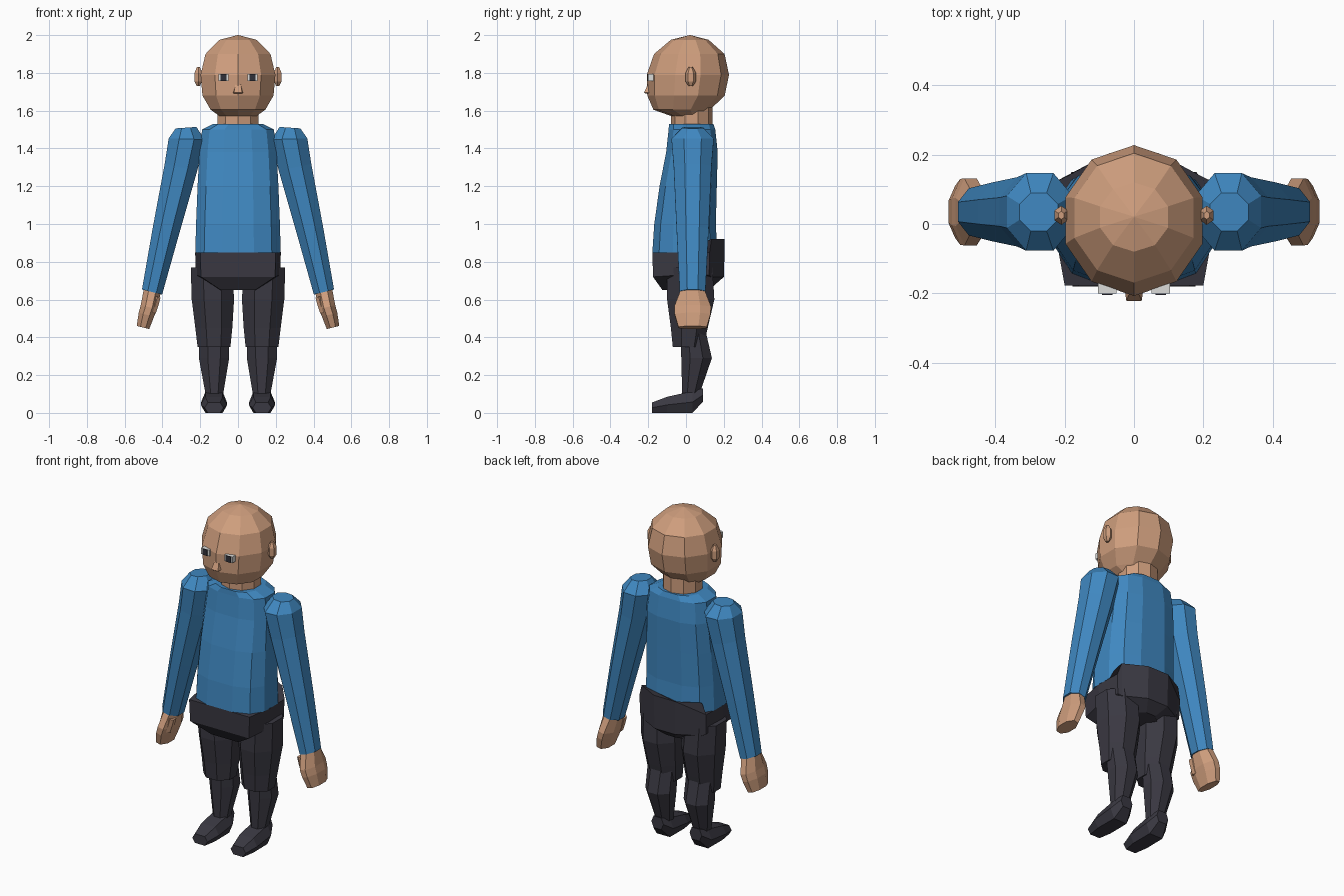
import bpy, bmesh, math
from mathutils import Vector


def mat(name, rgb):
    m = bpy.data.materials.new(name)
    m.diffuse_color = (*rgb, 1)
    return m


SKIN = mat("skin", (0.62, 0.34, 0.205))
BLUE = mat("blue shirt", (0.05, 0.245, 0.53))
DARK = mat("dark trousers", (0.042, 0.04, 0.054))
WHITE = mat("eye white", (0.72, 0.72, 0.70))
PUPIL = mat("pupil", (0.03, 0.03, 0.04))


def loft(name, rings, material, mirror=False):
    """Skin a list of equal-length point rings, cap the ends, optionally mirror in x."""
    bm = bmesh.new()
    vs = [[bm.verts.new(p) for p in r] for r in rings]
    n = len(rings[0])
    for a, b in zip(vs, vs[1:]):
        for i in range(n):
            j = (i + 1) % n
            bm.faces.new((a[i], a[j], b[j], b[i]))
    bm.faces.new(vs[0])
    bm.faces.new(vs[-1])
    bmesh.ops.remove_doubles(bm, verts=bm.verts, dist=0.0005)
    bmesh.ops.recalc_face_normals(bm, faces=bm.faces)
    me = bpy.data.meshes.new(name)
    bm.to_mesh(me)
    bm.free()
    me.materials.append(material)
    ob = bpy.data.objects.new(name, me)
    bpy.context.collection.objects.link(ob)
    if mirror:
        ob.modifiers.new("Mirror", 'MIRROR')
    return ob


def ring(cx, z, rx, y0, y1, n=8, tilt=0, power=1.0):
    """Flat-sided oval ring spanning y0..y1, tilted about y by degrees."""
    k = math.cos(math.pi / n) ** power
    t = math.radians(tilt)
    pts = []
    for i in range(n):
        a = 2 * math.pi * (i + 0.5) / n
        c, s = math.cos(a), math.sin(a)
        u = math.copysign(abs(c) ** power, c) * rx / k
        v = math.copysign(abs(s) ** power, s) * (y1 - y0) / 2 / k
        pts.append(Vector((cx + u * math.cos(t), (y0 + y1) / 2 + v, z + u * math.sin(t))))
    return pts


def box(name, x0, x1, y0, y1, z0, z1, material, mirror=False):
    rings = [[(x0, y0, z), (x1, y0, z), (x1, y1, z), (x0, y1, z)] for z in (z0, z1)]
    return loft(name, rings, material, mirror)


# head: ten-sided faceted ball
loft("head", [ring(0, z, rx, y0, y1, 10) for z, rx, y0, y1 in (
    (1.57, 0.095, -0.07, 0.09), (1.605, 0.145, -0.165, 0.12), (1.68, 0.188, -0.195, 0.195),
    (1.79, 0.198, -0.197, 0.217), (1.90, 0.172, -0.16, 0.195), (1.975, 0.098, -0.075, 0.115),
    (2.0, 0.002, 0.019, 0.023))], SKIN)

# neck
loft("neck", [ring(0, z, 0.108, -0.075, 0.135, 10) for z in (1.46, 1.62)], SKIN)

# ears: little spindles
loft("ear", [ring(0.21, z, rx, 0.025 - ry, 0.025 + ry, 6) for z, rx, ry in (
    (1.73, 0.008, 0.010), (1.755, 0.02, 0.024), (1.80, 0.02, 0.024), (1.83, 0.008, 0.010))],
    SKIN, True)

# nose wedge
loft("nose", [
    [(-0.014, -0.202, 1.74), (0.014, -0.202, 1.74), (0.014, -0.17, 1.74), (-0.014, -0.17, 1.74)],
    [(-0.022, -0.222, 1.695), (0.022, -0.222, 1.695), (0.03, -0.17, 1.695), (-0.03, -0.17, 1.695)],
    [(-0.018, -0.215, 1.69), (0.018, -0.215, 1.69), (0.025, -0.17, 1.69), (-0.025, -0.17, 1.69)]],
    SKIN)

# eyes
box("eye_white", 0.05, 0.104, -0.201, -0.165, 1.758, 1.795, WHITE, True)
box("pupil", 0.062, 0.093, -0.205, -0.2, 1.758, 1.795, PUPIL, True)

# shirt body
loft("shirt_body", [ring(0, z, rx, y0, y1, 12, 0, 0.75) for z, rx, y0, y1 in (
    (1.53, 0.13, -0.09, 0.145), (1.50, 0.19, -0.092, 0.155), (1.38, 0.204, -0.105, 0.168),
    (1.20, 0.214, -0.14, 0.163), (1.00, 0.222, -0.168, 0.158), (0.85, 0.226, -0.178, 0.165))],
    BLUE)

# sleeves
loft("sleeve", [ring(x, z, rx, 0.035 - ry, 0.035 + ry, 8, t) for x, z, rx, ry, t in (
    (0.275, 1.51, 0.055, 0.055, -4), (0.272, 1.45, 0.095, 0.112, 2), (0.302, 1.30, 0.088, 0.10, 12),
    (0.38, 0.97, 0.072, 0.085, 13), (0.455, 0.64, 0.055, 0.068, 14))], BLUE, True)

# hands
loft("hand", [ring(x, z, rx, 0.035 - ry, 0.035 + ry, 8, 14) for x, z, rx, ry in (
    (0.453, 0.65, 0.046, 0.062), (0.472, 0.56, 0.044, 0.097), (0.485, 0.52, 0.042, 0.095),
    (0.503, 0.452, 0.034, 0.075))], SKIN, True)
loft("thumb", [ring(x, z, 0.017, -0.035, 0.01, 6, 14) for x, z in (
    (0.427, 0.615), (0.437, 0.575), (0.452, 0.53))], SKIN, True)


# hips: boxy front, raised seat panel behind
def hip_ring(s, sy, z_front, z_side, z_back):
    half = [(0.2, -0.178, z_front), (0.227, -0.03, z_side), (0.222, 0.125, z_side),
            (0.2, 0.135, z_back), (0.07, 0.205, z_back)]
    right = [(x * s, y * sy, z) for x, y, z in half]
    return right + [(-x, y, z) for x, y, z in reversed(right)]


loft("hips", [hip_ring(1, 1, 0.85, 0.85, 0.92), hip_ring(0.98, 0.98, 0.72, 0.73, 0.72),
              hip_ring(0.45, 0.7, 0.65, 0.65, 0.67)], DARK)

# trouser legs: wide thigh ending at the knee, slimmer shin below
loft("thigh", [ring(x, z, rx, y0, y1) for x, z, rx, y0, y1 in (
    (0.14, 0.77, 0.11, -0.10, 0.14), (0.133, 0.60, 0.112, -0.10, 0.15),
    (0.128, 0.45, 0.098, -0.08, 0.115), (0.127, 0.35, 0.087, -0.07, 0.09))], DARK, True)
loft("shin", [ring(x, z, rx, y0, y1) for x, z, rx, y0, y1 in (
    (0.127, 0.45, 0.08, -0.03, 0.10), (0.127, 0.29, 0.08, -0.025, 0.137),
    (0.125, 0.09, 0.045, -0.02, 0.068))], DARK, True)

# shoes: six-sided section swept from toe to heel
loft("shoe", [[(0.127 + u * w, y, z0 + v * (z1 - z0)) for u, v in (
    (-0.65, 0), (0.65, 0), (1, 0.5), (0.65, 1), (-0.65, 1), (-1, 0.5))] for y, z0, z1, w in (
    (-0.18, 0, 0.055, 0.05), (-0.10, 0, 0.085, 0.07), (0.035, 0, 0.115, 0.068),
    (0.09, 0.06, 0.13, 0.04))], DARK, True)
